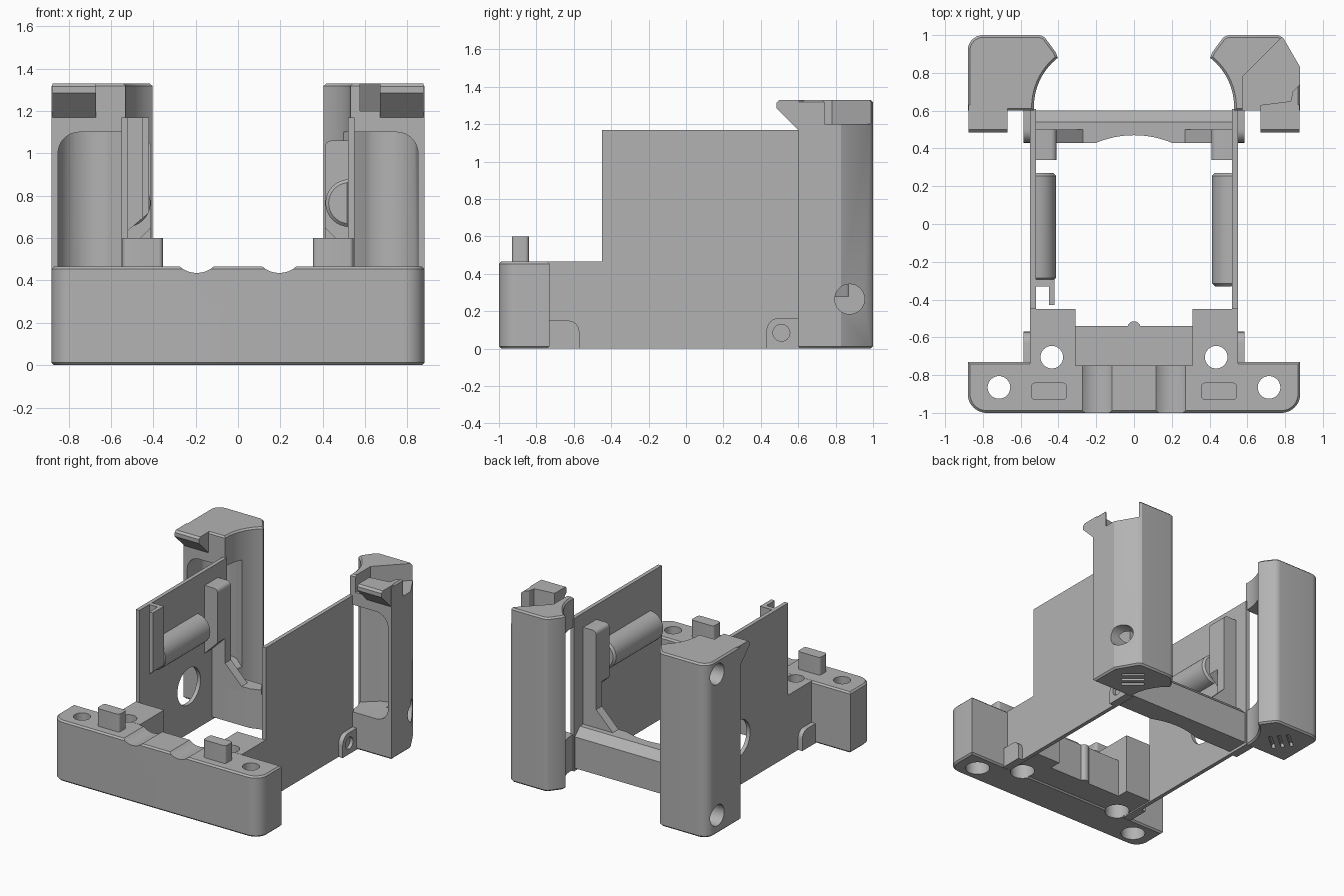
import bpy, bmesh, math
from mathutils import Vector, Matrix

cube = bpy.data.objects.get("Cube")
if cube:
    bpy.data.objects.remove(cube, do_unlink=True)

grey = bpy.data.materials.new("light grey")
grey.use_nodes = True
color = (0.45, 0.45, 0.45, 1)
grey.diffuse_color = color
grey.node_tree.nodes["Principled BSDF"].inputs["Base Color"].default_value = color
parts = []


def arc(cx, cy, r, a0, a1, n=12):
    """Points along a circular arc, angles in degrees."""
    angles = [math.radians(a0 + (a1 - a0) * i / n) for i in range(n + 1)]
    return [(cx + r * math.cos(a), cy + r * math.sin(a)) for a in angles]


def prism(name, pts, lo, hi, axis="z", side=1, ends=0, edges=0):
    """Extrude a profile along an axis; bevel its end rims or its long edges."""
    place = {"x": lambda p, h: (h, p[0], p[1]),
             "y": lambda p, h: (p[0], h, p[1]),
             "z": lambda p, h: (p[0], p[1], h)}[axis]
    bm = bmesh.new()
    base = bm.faces.new([bm.verts.new(place(p, lo)) for p in pts])
    along = Vector(place((0, 0), hi - lo))
    top = bmesh.ops.extrude_face_region(bm, geom=[base])["geom"]
    bmesh.ops.translate(bm, vec=along, verts=[v for v in top if isinstance(v, bmesh.types.BMVert)])
    bmesh.ops.recalc_face_normals(bm, faces=bm.faces)
    long_edge = lambda e: abs((e.verts[0].co - e.verts[1].co).dot(along)) > 1e-6
    for amount, long, seg in ((edges, True, 5), (ends, False, 1)):
        if amount:
            chosen = [e for e in bm.edges if long_edge(e) == long]
            bmesh.ops.bevel(bm, geom=chosen, offset=amount, segments=seg,
                            profile=0.5, affect="EDGES")
    if side < 0:
        bmesh.ops.scale(bm, vec=(-1, 1, 1), verts=bm.verts)
    bmesh.ops.recalc_face_normals(bm, faces=bm.faces)
    mesh = bpy.data.meshes.new(name)
    bm.to_mesh(mesh)
    bm.free()
    mesh.materials.append(grey)
    obj = bpy.data.objects.new(name, mesh)
    bpy.context.collection.objects.link(obj)
    parts.append(obj)
    return obj


def box(name, x0, x1, y0, y1, z0, z1, **kw):
    return prism(name, [(x0, y0), (x1, y0), (x1, y1), (x0, y1)], z0, z1, **kw)


def rod(name, a, b, r, lo, hi, axis="z", **kw):
    return prism(name, arc(a, b, r, 0, 360 - 360 / 32, 31), lo, hi, axis, **kw)


def combine(obj, other, how="DIFFERENCE"):
    """Apply a boolean and discard the second object."""
    mod = obj.modifiers.new("boolean", "BOOLEAN")
    mod.operation, mod.solver, mod.object = how, "EXACT", other
    bpy.context.view_layer.update()
    result = bpy.data.meshes.new_from_object(
        obj.evaluated_get(bpy.context.evaluated_depsgraph_get()))
    obj.modifiers.clear()
    obj.data = result
    parts.remove(other)
    bpy.data.objects.remove(other, do_unlink=True)


# Front bar with rounded front corners
bar_outline = (arc(-0.78, -0.9, 0.1, 180, 270) + arc(0.78, -0.9, 0.1, 270, 360)
               + [(0.88, -0.73), (-0.88, -0.73)])
front_bar = prism("front_bar", bar_outline, 0, 0.465, ends=0.012)
combine(front_bar, box("pocket_cutter", -0.31, 0.31, -0.75, -0.6, 0.3, 0.6))

# Central shelf behind the bar, with a small rib
box("center_shelf", -0.31, 0.31, -0.76, -0.54, 0.01, 0.3)
rod("shelf_rib", 0, -0.55, 0.035, 0.01, 0.3)

for s in (1, -1):
    label = "left" if s > 0 else "right"

    # Block joining the bar to the side wall
    block = box(label + "_front_block", 0.31, 0.55, -0.74, -0.45, 0.01, 0.465, side=s)
    for x, y in ((0.715, -0.865), (0.435, -0.705)):
        for target in (front_bar, block):
            for r, z0, z1 in ((0.06, -0.1, 0.6), (0.085, -0.1, 0.12)):
                combine(target, rod("screw_cutter", x, y, r, z0, z1, side=s))
    combine(front_bar, rod("groove_cutter", 0.195, 0.555, 0.12, -1.1, -0.7, "y", side=s))
    box(label + "_peg", 0.355, 0.545, -0.93, -0.84, 0.45, 0.6, side=s, edges=0.02)

    # Thin side wall
    wall = prism(label + "_wall", [(-0.74, 0), (0.61, 0), (0.61, 1.17), (-0.45, 1.17),
                                   (-0.45, 0.465), (-0.74, 0.465)], 0.52, 0.55, "x", side=s)
    if s < 0:
        combine(wall, rod("round_opening", 0.15, 0.36, 0.14, 0.4, 0.7, "x", side=s))

    # Low outer lugs at both ends of the wall
    prism(label + "_front_lug", [(-0.74, 0), (-0.57, 0)] + arc(-0.63, 0.09, 0.06, 0, 90, 6)
          + [(-0.74, 0.15)], 0.54, 0.585, "x", side=s)
    lug = prism(label + "_rear_lug", [(0.61, 0), (0.61, 0.165)]
                + arc(0.5, 0.095, 0.07, 90, 180, 6) + [(0.43, 0)], 0.54, 0.585, "x", side=s)
    combine(lug, rod("lug_hole", 0.51, 0.085, 0.045, 0.56, 0.7, "x", side=s))
    rod(label + "_lug_tube", 0.51, 0.085, 0.022, 0.55, 0.562, "x", side=s)

    # Half round bar inside the wall
    prism(label + "_wall_roll", [(0.53, 0.65)] + arc(0.525, 0.765, 0.112, 260, 100, 16)
          + [(0.53, 0.88)], -0.3 if s < 0 else -0.33, 0.27, "y", side=s, ends=0.015)

    # Upright guide rail with a bend down to the rear beam
    prism(label + "_rail", [(0.53, 0.02), (0.53, 1.06)] + arc(0.44, 1.03, 0.03, 90, 180, 4)
          + [(0.41, 0.02)], 0.43, 0.5, "y", side=s)
    prism(label + "_rail_face", [(0.53, 0.53), (0.53, 1.06)] + arc(0.44, 1.03, 0.03, 90, 180, 4)
          + [(0.41, 0.65)], 0.34, 0.44, "y", side=s)
    prism(label + "_rail_bend", [(0.42, 0.28), (0.42, 0.46), (0.41, 0.46), (0.23, 0.28)],
          0.43, 0.5, "y", side=s)

    # Rear tower with a scooped inner side
    if s > 0:
        corner = [(0.88, 0.6), (0.88, 0.83), (0.79, 0.985), (0.765, 1)]
    else:
        corner = [(0.88, 0.6)] + arc(0.8, 0.92, 0.08, 0, 90, 8)
    outline = (corner + arc(0.51, 0.94, 0.06, 90, 130, 4) + [(0.415, 0.91)]
               + arc(0.2, 0.62, 0.33, 52, 0, 14) + [(0.53, 0.6)])
    tower = prism(label + "_tower", outline, 0, 1.33, side=s, ends=0.012)

    # Rounded cavity opening to the front and the inner side
    cavity = prism("cavity_cutter", [(0.3, 0.28)] + arc(0.75, 0.38, 0.1, 270, 360, 8)
                   + arc(0.75, 1.0, 0.1, 0, 90, 8) + [(0.3, 1.1)], 0.4, 1.1, "y", side=s)
    plan = prism("cavity_plan", [(0.3, 0.45), (0.9, 0.45)] + arc(0.68, 0.7, 0.17, 0, 115, 14)
                 + [(0.5, 0.76), (0.3, 0.72)], 0.1, 1.2, side=s)
    combine(cavity, plan, "INTERSECT")
    combine(tower, cavity)

    # Side screw holes
    for z in ((0.265,) if s > 0 else (0.14, 1.22)):
        combine(tower, rod("side_hole", 0.875, z, 0.08, 0.7, 1.0, "x", side=s))

    # Vent slits in the tower foot
    for k in (-1, 0, 1):
        slit = box("slit_cutter", -0.08, 0.08, -0.012, 0.012, -0.05, 0.03)
        slit.matrix_world = (Matrix.Translation((s * (0.68 + 0.04 * k), 0.8 + 0.05 * k, 0))
                             @ Matrix.Rotation(-s * math.radians(40), 4, "Z"))
        combine(tower, slit)

    # Cable channel across the top of one tower
    if s > 0:
        combine(tower, prism("channel_cutter", [
            (0.575, 0.5), (0.575, 0.78), (0.79, 0.995), (0.85, 1.05), (0.95, 0.9), (0.95, 0.78),
            (0.88, 0.74), (0.84, 0.7), (0.83, 0.65), (0.67, 0.63), (0.67, 0.5)], 1.2, 1.5))

    # Overhanging clip on the front of the tower
    prism(label + "_clip", [(0.63, 1.17), (0.6, 1.17), (0.485, 1.285), (0.485, 1.315),
                            (0.5, 1.33), (0.63, 1.33)], 0.67, 0.875, "x", side=s)

# Channel bracket on one wall
for name, x0, y0, y1 in (("bracket_web", 0.42, -0.33, -0.295), ("bracket_lip", 0.42, -0.43, -0.32)):
    x1 = 0.53 if name == "bracket_web" else 0.45
    prism(name, [(x0, 0.72), (x1, 0.72 - (x1 - x0) * 0.85), (x1, 1.17), (x0, 1.17)],
          y0, y1, "y", side=-1)

# Rear cross beam with a shallow scoop
rear_beam = prism("rear_beam", [(0.43, 0.02), (0.6, 0.02), (0.6, 0.26), (0.54, 0.32), (0.43, 0.32)],
                  -0.53, 0.53, "x")
combine(rear_beam, prism("scoop_cutter", arc(0, -0.05, 0.52, 0, 357, 119), -0.1, 0.5))

# Smooth the curved faces while keeping hard edges
bpy.ops.object.select_all(action="DESELECT")
for obj in parts:
    obj.select_set(True)
bpy.context.view_layer.objects.active = parts[0]
bpy.ops.object.shade_smooth_by_angle(angle=math.radians(30))
